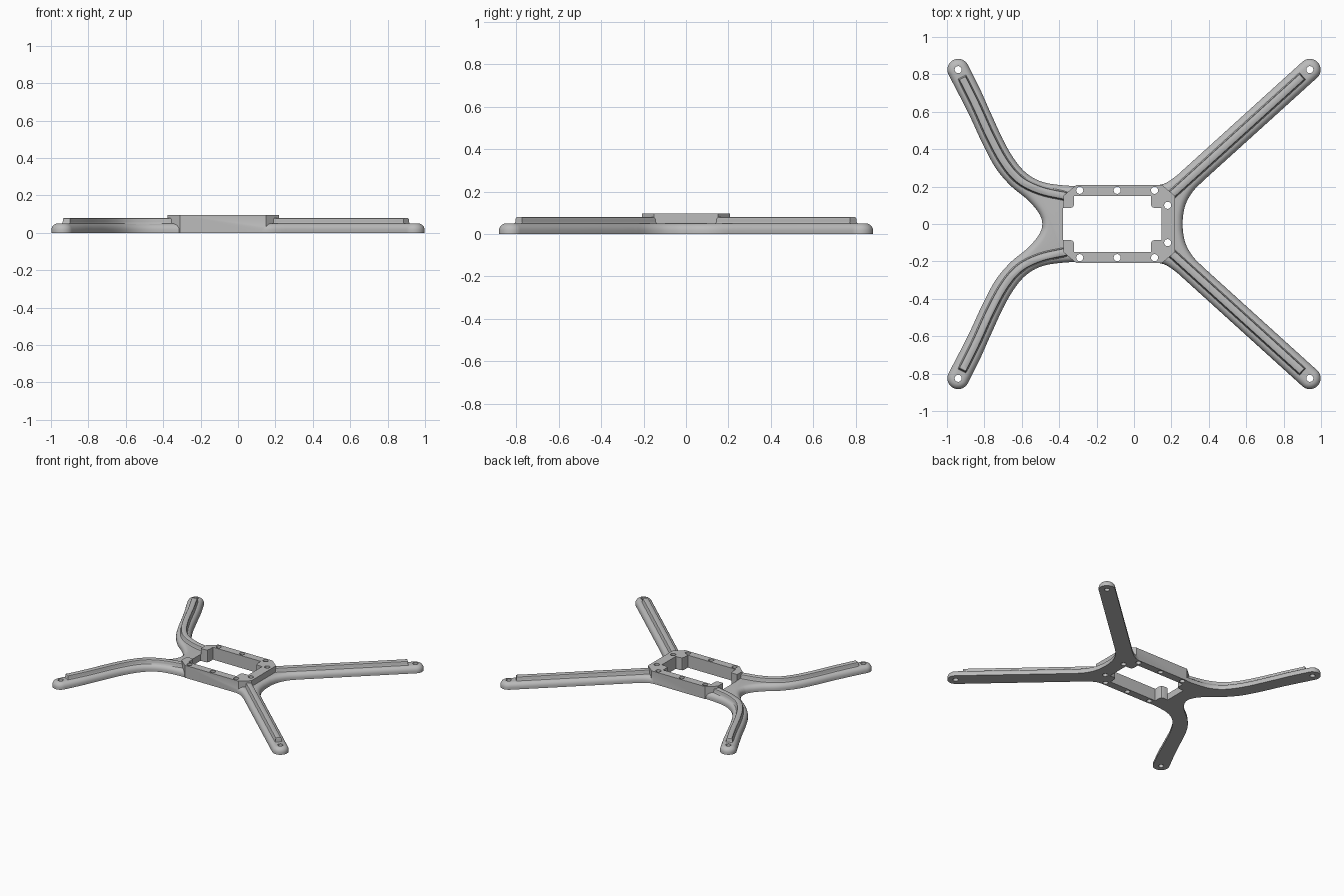
import bpy, bmesh
from math import sin, cos, pi, radians
from mathutils import Vector

cube = bpy.data.objects.get("Cube")
if cube:
    bpy.data.objects.remove(cube)

grey = bpy.data.materials.new("matte_grey")
grey.use_nodes = True
colour = (0.5, 0.5, 0.5, 1)
grey.diffuse_color = colour
grey.node_tree.nodes["Principled BSDF"].inputs["Base Color"].default_value = colour


def smooth_path(points, steps=6):
    """Catmull-Rom curve through 2D points."""
    p = [Vector(q) for q in points]
    p = [2 * p[0] - p[1]] + p + [2 * p[-1] - p[-2]]
    out = []
    for a, b, c, d in zip(p, p[1:], p[2:], p[3:]):
        for i in range(steps):
            t = i / steps
            out.append(0.5 * (2 * b + (c - a) * t + (2 * a - 5 * b + 4 * c - d) * t**2
                              + (3 * b - a - 3 * c + d) * t**3))
    return out + [p[-2]]


def arc(centre, radius, start, steps=16):
    """Half-circle cap, counter-clockwise from the start angle."""
    return [Vector(centre) + radius * Vector((cos(a), sin(a)))
            for a in (radians(start) + pi * i / steps for i in range(steps + 1))]


def side_normals(pts, closed):
    n = len(pts)
    out = []
    for i in range(n):
        a = pts[i - 1] if closed or i else pts[0]
        b = pts[(i + 1) % n] if closed or i < n - 1 else pts[-1]
        t = (b - a).normalized()
        out.append(Vector((t.y, -t.x)))
    return out


def loft(name, outline, rings):
    """Solid from an outline repeated at (inset, height) rings."""
    pts = [Vector(p) for p in outline]
    normals = side_normals(pts, True)
    bm = bmesh.new()
    loops = [[bm.verts.new((*(p - n * inset), z)) for p, n in zip(pts, normals)]
             for inset, z in rings]
    for low, high in zip(loops, loops[1:]):
        for i in range(len(pts)):
            j = (i + 1) % len(pts)
            bm.faces.new((low[i], low[j], high[j], high[i]))
    bm.faces.new(loops[0][::-1])
    bm.faces.new(loops[-1])
    bmesh.ops.recalc_face_normals(bm, faces=bm.faces)
    mesh = bpy.data.meshes.new(name)
    bm.to_mesh(mesh)
    bm.free()
    mesh.materials.append(grey)
    obj = bpy.data.objects.new(name, mesh)
    bpy.context.collection.objects.link(obj)
    return obj


def flip(pts):
    return [Vector((p[0], -p[1])) for p in reversed(pts)]


def combine(target, other, operation):
    """Apply a boolean and remove the helper."""
    mod = target.modifiers.new("cut", "BOOLEAN")
    mod.object, mod.operation, mod.solver = other, operation, "EXACT"
    bpy.context.view_layer.objects.active = target
    bpy.ops.object.modifier_apply(modifier=mod.name)
    bpy.data.objects.remove(other)


# Frame plate: both arms of one half, then mirrored
tip_x, tip_y, tip_r = 0.94, 0.825, 0.058
half = smooth_path([(0.26, 0), (0.263, 0.05), (0.28, 0.115), (0.32, 0.18), (0.387, 0.246)])
half += arc((tip_x, tip_y), tip_r, -47.8)
half += smooth_path([(0.272, 0.298), (0.222, 0.254), (0.165, 0.217), (0.10, 0.204)])
half += smooth_path([(-0.30, 0.204), (-0.37, 0.206), (-0.48, 0.222), (-0.56, 0.26),
                     (-0.625, 0.325), (-0.69, 0.43), (-0.76, 0.58), (-0.82, 0.715)])
half += arc((-tip_x, tip_y), tip_r, 28)
half += smooth_path([(-0.93, 0.68), (-0.87, 0.56), (-0.81, 0.43), (-0.74, 0.30),
                     (-0.66, 0.205), (-0.575, 0.135), (-0.52, 0.075), (-0.495, 0.03),
                     (-0.49, 0)])
round_edge = [(0, 0), (0, 0.015)]
round_edge += [(0.035 * (1 - cos(a)), 0.015 + 0.035 * sin(a))
               for a in (pi / 2 * i / 6 for i in range(1, 7))]
frame = loft("frame_plate", half + flip(half)[1:-1], round_edge)

# Raised centre block with chamfered corners
corner = [(0.22, 0.15), (0.15, 0.208), (-0.31, 0.208), (-0.378, 0.15)]
block = loft("centre_block", corner + flip(corner), [(0, 0), (0, 0.096)])
combine(frame, block, "UNION")

# Window with a rounded tab left in each corner
window = [(0.147, 0.085), (0.11, 0.085), (0.096, 0.091), (0.09, 0.105), (0.09, 0.15),
          (-0.32, 0.15), (-0.32, 0.105), (-0.326, 0.091), (-0.34, 0.085), (-0.38, 0.085)]
combine(frame, loft("window_cutter", window + flip(window), [(0, -0.1), (0, 0.2)]), "DIFFERENCE")

# Screw holes
holes = [(tip_x, tip_y), (-tip_x, tip_y), (-0.29, 0.18), (-0.09, 0.18), (0.11, 0.18), (0.18, 0.10)]
for x, y in holes:
    for side in (1, -1):
        ring = arc((x, side * y), 0.019, 0, 10)[:-1] + arc((x, side * y), 0.019, 180, 10)[:-1]
        combine(frame, loft("hole_cutter", ring, [(0, -0.1), (0, 0.2)]), "DIFFERENCE")

# Stiffening ridge along each arm
ridge_profile = [(-0.008, 0.045), (-0.003, 0.052), (0, 0.06), (0, 0.071),
                 (0.003, 0.077), (0.009, 0.08)]
paths = {"right": [(-0.36, 0.148), (-0.50, 0.18), (-0.61, 0.235), (-0.69, 0.325),
                   (-0.765, 0.46), (-0.845, 0.635), (-0.918, 0.782)],
         "left": [(0.18, 0.137), (0.54, 0.463), (0.90, 0.789)]}
ridges = []
for name, points in paths.items():
    path = smooth_path(points)
    offsets = [n * 0.021 for n in side_normals(path, False)]
    outline = [p + o for p, o in zip(path, offsets)]
    outline += [p - o for p, o in zip(path, offsets)][::-1]
    ridges.append(loft(f"back_{name}_arm_ridge", outline, ridge_profile))
    ridges.append(loft(f"front_{name}_arm_ridge", flip(outline), ridge_profile))

# Smooth curved sides, sharp edges kept
bpy.ops.object.select_all(action="DESELECT")
for obj in [frame] + ridges:
    obj.select_set(True)
bpy.context.view_layer.objects.active = frame
bpy.ops.object.shade_smooth_by_angle(angle=radians(30))
